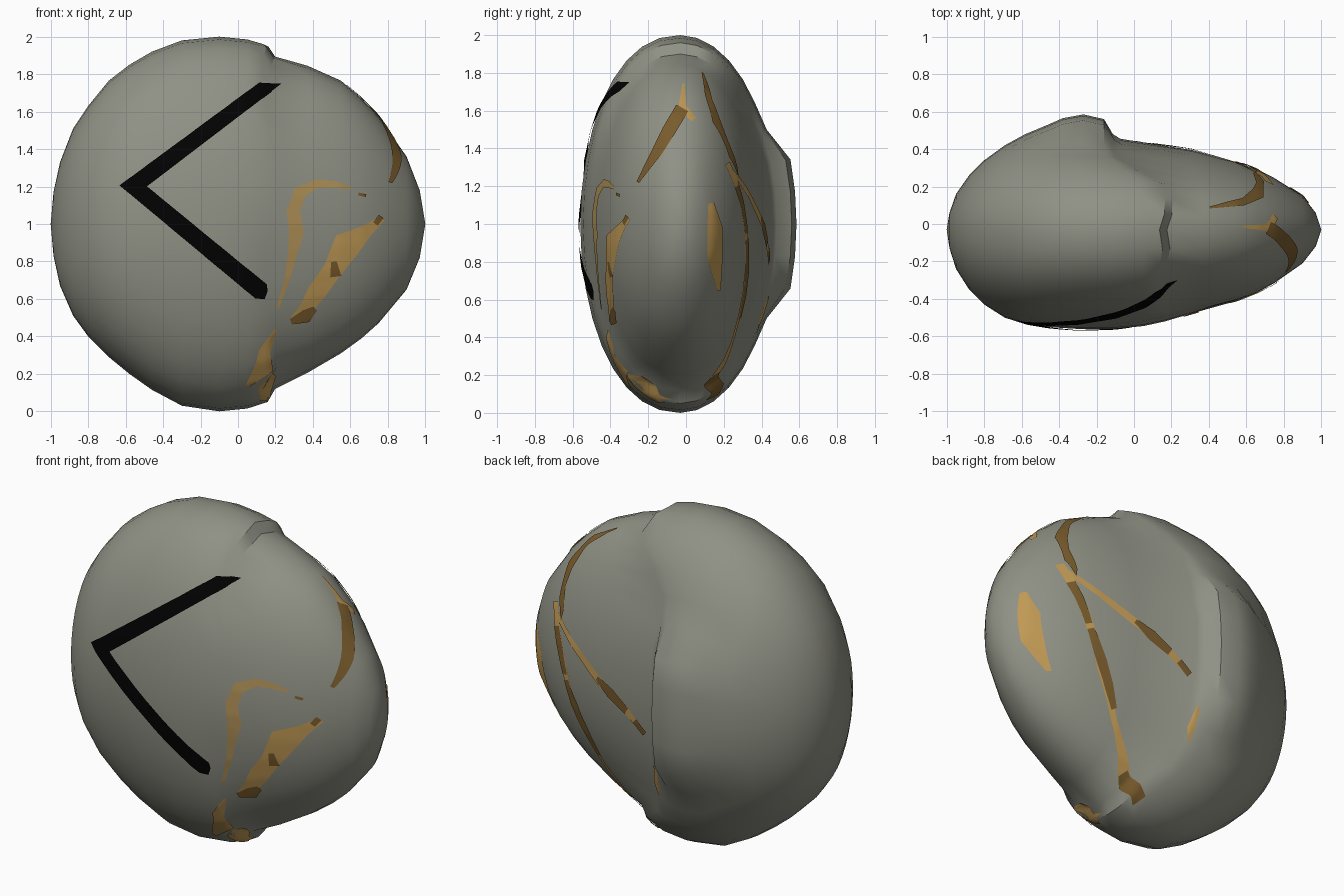
import bpy, bmesh, math, random
from mathutils import Vector
from mathutils.bvhtree import BVHTree

if "Cube" in bpy.data.objects:
    bpy.data.objects.remove(bpy.data.objects["Cube"])

random.seed(4)


def material(name, rgb):
    m = bpy.data.materials.new(name)
    m.diffuse_color = (*rgb, 1)
    m.use_nodes = True
    m.node_tree.nodes["Principled BSDF"].inputs["Base Color"].default_value = m.diffuse_color
    return m


STONE = material("grey_stone", (0.28, 0.285, 0.235))
BLACK = material("black_paint", (0.0005, 0.0005, 0.0005))
BROWN = material("dark_brown_vein", (0.19, 0.105, 0.025))
TAN = material("tan_vein", (0.43, 0.28, 0.095))
GOLD = material("golden_vein", (0.53, 0.32, 0.09))


def finish(bm, name, mat):
    me = bpy.data.meshes.new(name)
    bm.to_mesh(me)
    me.materials.append(mat)
    ob = bpy.data.objects.new(name, me)
    bpy.context.collection.objects.link(ob)
    bpy.ops.object.select_all(action='DESELECT')
    ob.select_set(True)
    bpy.context.view_layer.objects.active = ob
    bpy.ops.object.shade_smooth_by_angle(angle=math.radians(35))
    return ob


# Stone: rings along x -> (x, upper height, lower height, front depth, back depth, back bump, back shift, jag)
RINGS = [
    (-0.985, 0.17, 0.17, 0.10, 0.09, 0, 0, 0), (-0.95, 0.33, 0.33, 0.21, 0.19, 0, 0, 0),
    (-0.88, 0.51, 0.49, 0.32, 0.29, 0, 0, 0), (-0.80, 0.63, 0.60, 0.40, 0.37, 0, 0, 0),
    (-0.69, 0.765, 0.71, 0.47, 0.45, 0, 0, 0), (-0.58, 0.85, 0.80, 0.505, 0.49, 0.02, 0, 0),
    (-0.46, 0.92, 0.885, 0.52, 0.51, 0.05, 0, 0), (-0.30, 0.98, 0.97, 0.53, 0.515, 0.08, -0.08, 0),
    (-0.10, 1.0, 1.0, 0.53, 0.515, 0.10, -0.17, 0), (0.05, 0.985, 0.985, 0.515, 0.51, 0.08, -0.21, 0),
    (0.15, 0.96, 0.95, 0.49, 0.50, 0.01, -0.25, 0.025), (0.19, 0.90, 0.88, 0.478, 0.485, 0, -0.25, 0.025),
    (0.37, 0.845, 0.795, 0.43, 0.425, 0, -0.06, 0), (0.55, 0.765, 0.69, 0.38, 0.36, 0, 0, 0),
    (0.66, 0.67, 0.61, 0.335, 0.32, 0, 0, 0), (0.75, 0.575, 0.53, 0.285, 0.275, 0, 0, 0),
    (0.90, 0.36, 0.35, 0.18, 0.18, 0, 0, 0), (0.97, 0.18, 0.18, 0.09, 0.09, 0, 0, 0)]
SEG, YC = 36, -0.03
bm = bmesh.new()
jags = [random.uniform(-1, 1) for _ in range(SEG)]
rows = []
for x, up, low, f, b, bump, shift, jag in RINGS:
    row = []
    for i in range(SEG):
        a = 2 * math.pi * i / SEG
        c, s = math.cos(a), math.sin(a)
        y = c * b if c > 0 else -f * abs(c) ** 0.9
        if c > 0:                      # raised shell on the back
            y += bump * max(0, min(1, (0.52 - abs(s)) / 0.18))
        back = max(0, min(1, (c - 0.45) / 0.35))
        row.append(bm.verts.new((x + shift * back + jag * jags[i], YC + y,
                                 1 + (up if s > 0 else low) * s)))
    rows.append(row)
for r0, r1 in zip(rows, rows[1:]):
    for i in range(SEG):
        j = (i + 1) % SEG
        bm.faces.new((r0[i], r0[j], r1[j], r1[i]))
for row, x in ((rows[0], -1), (rows[-1], 1)):
    tip = bm.verts.new((x, YC, 1))
    for i in range(SEG):
        bm.faces.new((row[i], row[(i + 1) % SEG], tip))
bmesh.ops.recalc_face_normals(bm, faces=bm.faces)
tree = BVHTree.FromBMesh(bm)
finish(bm, "stone", STONE)

# Painted plates: flat outlines projected on the stone from one view
VIEWS = {
    'front': (lambda u, v: Vector((u, -3, v)), Vector((0, 1, 0))),
    'back': (lambda u, v: Vector((u, 3, v)), Vector((0, -1, 0))),
    'right': (lambda u, v: Vector((3, u, v)), Vector((-1, 0, 0))),
    'top': (lambda u, v: Vector((u, v, 4)), Vector((0, 0, -1)))}


def patch(name, mat, view, rail_a, rail_b, lift=0.006, across=4):
    """Drape the band between two 2D rails over the stone."""
    origin, ray = VIEWS[view]
    bm = bmesh.new()
    grid = []
    n = len(rail_a) - 1
    for k in range(n):
        length = max((rail_a[k + 1] - rail_a[k]).length, (rail_b[k + 1] - rail_b[k]).length)
        steps = max(2, math.ceil(length / 0.02))
        for t in range(steps + (k == n - 1)):
            p = rail_a[k].lerp(rail_a[k + 1], t / steps)
            q = rail_b[k].lerp(rail_b[k + 1], t / steps)
            line = []
            for j in range(across + 1):
                w = p.lerp(q, j / across)
                hit, nor, _, _ = tree.ray_cast(origin(w.x, w.y), ray)
                line.append((bm.verts.new(hit + nor * lift), nor) if hit else None)
            grid.append(line)
    for g0, g1 in zip(grid, grid[1:]):
        for j in range(across):
            quad = (g0[j], g0[j + 1], g1[j + 1], g1[j])
            if all(quad):
                face = bm.faces.new([v for v, _ in quad])
                face.normal_update()
                if face.normal.dot(quad[0][1]) < 0:
                    face.normal_flip()
    finish(bm, name, mat)


def vein(name, mat, view, pts, lift=0.005):
    """Ribbon through (u, v, width) points."""
    c = [Vector(p[:2]) for p in pts]
    a, b = [], []
    for i, p in enumerate(pts):
        d = (c[min(i + 1, len(c) - 1)] - c[max(i - 1, 0)]).normalized()
        side = Vector((-d.y, d.x)) * p[2] / 2
        a.append(c[i] + side)
        b.append(c[i] - side)
    patch(name, mat, view, a, b, lift)


# Black angle mark on the front
V = Vector
patch("mark_upper_bar", BLACK, 'front', [V((-0.63, 1.205)), V((0.11, 1.75))],
      [V((-0.485, 1.2)), V((0.23, 1.745))], 0.009)
patch("mark_lower_bar", BLACK, 'front', [V((-0.63, 1.205)), V((0.09, 0.605)), V((0.14, 0.6))],
      [V((-0.485, 1.2)), V((0.15, 0.68)), V((0.155, 0.645))], 0.009)

# Tan and golden veins
vein("front_arc_vein", TAN, 'front', [
    (0.60, 1.19, 0.015), (0.52, 1.21, 0.035), (0.42, 1.215, 0.045), (0.33, 1.17, 0.07),
    (0.295, 1.07, 0.07), (0.31, 0.95, 0.08), (0.29, 0.84, 0.05), (0.265, 0.72, 0.03), (0.21, 0.55, 0.015)])
vein("front_main_vein", GOLD, 'front', [
    (0.77, 1.03, 0.03), (0.68, 0.96, 0.07), (0.58, 0.89, 0.15), (0.50, 0.75, 0.10),
    (0.42, 0.64, 0.10), (0.36, 0.55, 0.07), (0.29, 0.49, 0.03)])
vein("front_low_vein", GOLD, 'front', [
    (0.20, 0.44, 0.01), (0.14, 0.32, 0.06), (0.14, 0.24, 0.10), (0.05, 0.14, 0.02)])
vein("front_base_vein", GOLD, 'front', [(0.19, 0.20, 0.03), (0.14, 0.12, 0.07), (0.14, 0.06, 0.05)])
vein("right_patch", GOLD, 'right', [
    (0.13, 1.11, 0.03), (0.15, 0.98, 0.08), (0.15, 0.82, 0.08), (0.17, 0.65, 0.02)])
vein("right_top_vein", GOLD, 'right', [(-0.015, 1.74, 0.01), (-0.02, 1.62, 0.04), (0.04, 1.55, 0.03)])
vein("back_branch_tan", GOLD, 'back', [
    (0.72, 1.29, 0.03), (0.55, 1.17, 0.04), (0.33, 1.03, 0.05), (0.10, 0.90, 0.05), (-0.03, 0.80, 0.03)])
vein("back_main_tan", GOLD, 'back', [(0.72, 1.32, 0.05), (0.64, 1.1, 0.05), (0.5, 0.7, 0.04),
                                     (0.36, 0.44, 0.03), (0.2, 0.2, 0.05)])
vein("back_ledge_tan", GOLD, 'back', [(-0.1, 0.62, 0.02), (-0.08, 0.5, 0.04), (-0.08, 0.42, 0.01)])

# Dark brown veins
vein("right_edge_vein", BROWN, 'right', [
    (-0.02, 1.61, 0.07), (-0.09, 1.49, 0.07), (-0.15, 1.38, 0.055), (-0.25, 1.22, 0.015)], 0.007)
vein("top_edge_vein", BROWN, 'top', [
    (0.40, 0.085, 0.01), (0.58, 0.115, 0.04), (0.66, 0.16, 0.07), (0.67, 0.22, 0.04), (0.64, 0.27, 0.015)], 0.007)
vein("back_main_upper", BROWN, 'back', [
    (0.68, 1.2, 0.05), (0.64, 1.1, 0.05), (0.59, 0.95, 0.04)], 0.007)
vein("back_main_lower", BROWN, 'back', [
    (0.58, 0.92, 0.04), (0.52, 0.78, 0.06), (0.44, 0.62, 0.05), (0.38, 0.5, 0.03)], 0.007)
vein("back_base_vein", BROWN, 'back', [(0.21, 0.21, 0.04), (0.15, 0.15, 0.05), (0.08, 0.09, 0.05)], 0.007)
vein("back_branch_brown", BROWN, 'back', [
    (0.32, 1.03, 0.03), (0.22, 0.97, 0.07), (0.10, 0.90, 0.05)], 0.007)
vein("back_branch_end", BROWN, 'back', [(0.04, 0.86, 0.04), (-0.03, 0.80, 0.04)], 0.007)
vein("front_spot_right", BROWN, 'front', [(0.64, 1.16, 0.015), (0.68, 1.15, 0.015)], 0.007)
vein("front_spot_upper", BROWN, 'front', [(0.73, 1.0, 0.03), (0.76, 1.04, 0.03)], 0.007)
vein("front_spot_middle", BROWN, 'front', [(0.51, 0.80, 0.03), (0.52, 0.72, 0.06)], 0.007)
vein("front_spot_lower", BROWN, 'front', [(0.28, 0.48, 0.03), (0.36, 0.51, 0.07), (0.41, 0.55, 0.03)], 0.007)
